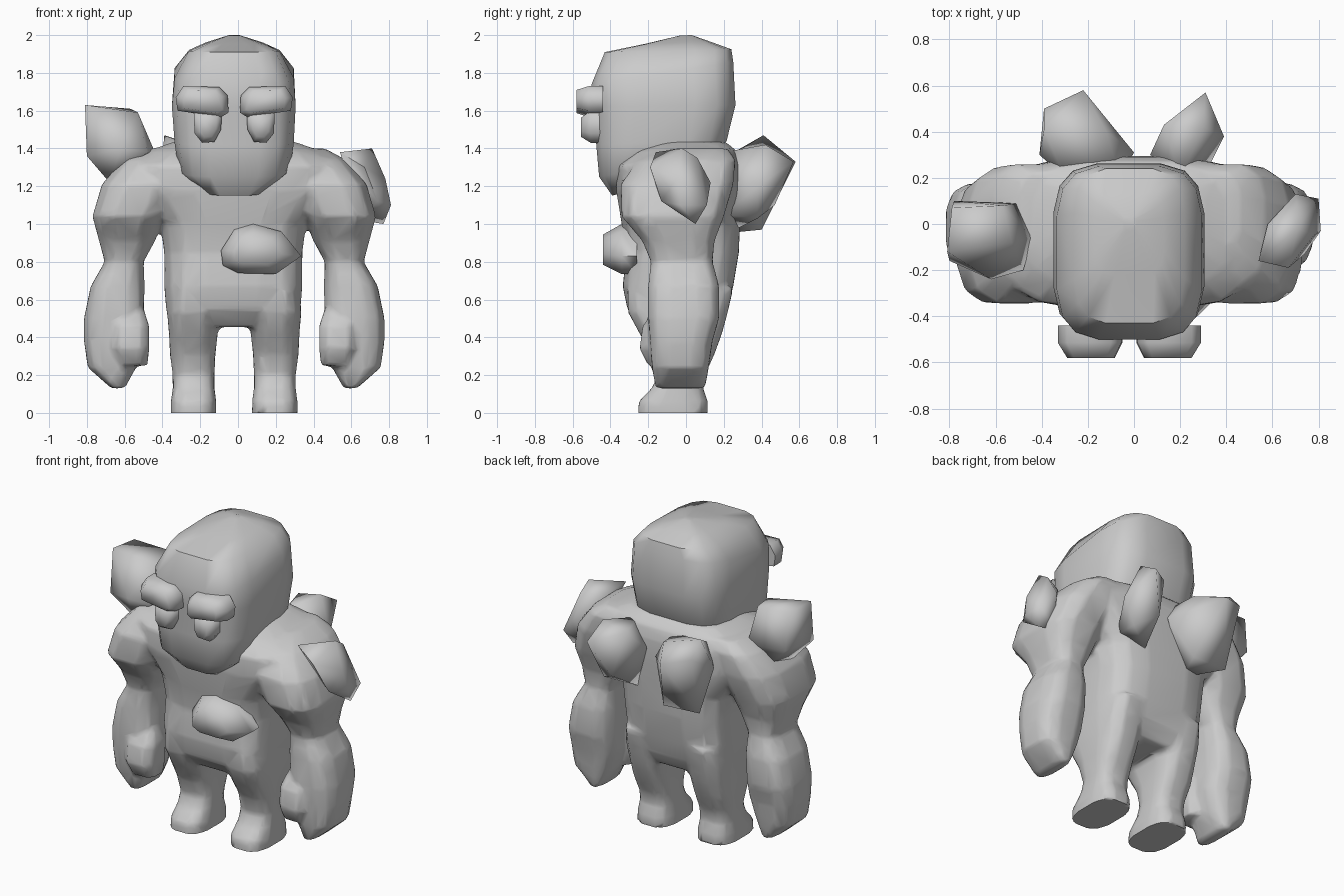
import bpy, bmesh, math

if "Cube" in bpy.data.objects:
    bpy.data.objects.remove(bpy.data.objects["Cube"])

AXIS = -0.02  # the body's mirror line in x

stone = bpy.data.materials.new("grey stone")
stone.diffuse_color = (0.6, 0.6, 0.6, 1)
stone.use_nodes = True
stone.node_tree.nodes["Principled BSDF"].inputs["Base Color"].default_value = stone.diffuse_color


def select(objs):
    bpy.ops.object.select_all(action='DESELECT')
    for ob in objs:
        ob.select_set(True)
    bpy.context.view_layer.objects.active = objs[0]


def finish(bm, name, angle):
    bmesh.ops.recalc_face_normals(bm, faces=bm.faces[:])
    mesh = bpy.data.meshes.new(name)
    bm.to_mesh(mesh)
    bm.free()
    mesh.materials.append(stone)
    ob = bpy.data.objects.new(name, mesh)
    bpy.context.collection.objects.link(ob)
    select([ob])
    bpy.ops.object.shade_smooth_by_angle(angle=math.radians(angle))
    return ob


def loft(name, sections, n=12, power=3.0, mirror=False, angle=50):
    """Skin rounded-box rings: (x0, x1, y0, y1, z at front, z at back)."""
    bm = bmesh.new()
    rings = []
    full = math.cos(math.pi / n) ** (2 / power)  # rings reach their limits
    for x0, x1, y0, y1, zf, zb in sections:
        ring = []
        for i in range(n):
            a = 2 * math.pi * (i + 0.5) / n
            c, s = math.cos(a), math.sin(a)
            u = math.copysign(abs(c) ** (2 / power), c) / full
            v = math.copysign(abs(s) ** (2 / power), s) / full
            x = (x0 + x1) / 2 + u * (x1 - x0) / 2
            y = (y0 + y1) / 2 + v * (y1 - y0) / 2
            z = zf + (zb - zf) * (v + 1) / 2
            ring.append(bm.verts.new((2 * AXIS - x if mirror else x, y, z)))
        rings.append(ring)
    for a, b in zip(rings, rings[1:]):
        for i in range(n):
            j = (i + 1) % n
            bm.faces.new((a[i], a[j], b[j], b[i]))
    bm.faces.new(rings[0])
    bm.faces.new(rings[-1])
    return finish(bm, name, angle)


def level(rows):
    """Rings that lie flat: (z, x0, x1, y0, y1)."""
    return [(x0, x1, y0, y1, z, z) for z, x0, x1, y0, y1 in rows]


def rock(name, points, mirror=False, angle=85):
    bm = bmesh.new()
    for x, y, z in points:
        bm.verts.new((2 * AXIS - x if mirror else x, y, z))
    bmesh.ops.convex_hull(bm, input=bm.verts[:])
    loose = [v for v in bm.verts if not v.link_faces]
    bmesh.ops.delete(bm, geom=loose, context='VERTS')
    bmesh.ops.dissolve_limit(bm, angle_limit=math.radians(4),
                             verts=bm.verts[:], edges=bm.edges[:])
    return finish(bm, name, angle)


def boss(outline, y_back, y_mid, y_front, shrink):
    """Points of a raised lump with a front outline in x, z."""
    cx = sum(p[0] for p in outline) / len(outline)
    cz = sum(p[1] for p in outline) / len(outline)
    pts = []
    for x, z in outline:
        pts += [(x, y_back, z), (x, y_mid, z),
                (cx + (x - cx) * shrink, y_front, cz + (z - cz) * shrink)]
    return pts


# Head
loft("head", [
    (-.19, .15, -.39, .05, 1.15, 1.28),
    (-.315, .275, -.46, .16, 1.25, 1.36),
    (-.335, .295, -.475, .215, 1.42, 1.44),
    (-.35, .305, -.485, .262, 1.62, 1.63),
    (-.335, .295, -.50, .25, 1.74, 1.86),
    (-.26, .22, -.43, .24, 1.91, 1.925),
    (-.17, .13, -.22, .13, 1.953, 1.965),
    (-.05, .01, -.03, .03, 1.998, 2.0)], n=16, power=3.8)

# Torso with broad sloping shoulders
body = [loft("body", level([
    (.455, -.36, .32, -.23, .17),
    (.55, -.38, .33, -.31, .22),
    (.67, -.39, .34, -.335, .25),
    (.85, -.39, .34, -.315, .28),
    (1.0, -.41, .36, -.34, .285),
    (1.18, -.56, .52, -.37, .295),
    (1.31, -.58, .54, -.365, .29),
    (1.385, -.48, .44, -.27, .27),
    (1.435, -.34, .30, -.15, .21)]), n=16, power=3.4)]

arm = level([
    (1.40, -.50, -.30, -.10, .22),
    (1.34, -.61, -.28, -.25, .26),
    (1.21, -.72, -.30, -.345, .25),
    (1.04, -.77, -.39, -.34, .20),
    (.91, -.735, -.44, -.23, .15),
    (.80, -.705, -.50, -.185, .14),
    (.67, -.78, -.495, -.20, .175),
    (.50, -.815, -.50, -.20, .175),
    (.38, -.815, -.50, -.19, .14),
    (.24, -.795, -.54, -.18, .12),
    (.13, -.67, -.60, -.16, .10)])

thumb = level([
    (.55, -.63, -.50, -.16, -.06),
    (.46, -.67, -.47, -.23, -.02),
    (.34, -.67, -.47, -.245, -.02),
    (.25, -.64, -.48, -.20, -.04)])

leg = level([
    (-.01, -.355, -.115, -.255, .115),
    (.06, -.355, -.115, -.25, .115),
    (.13, -.345, -.125, -.18, .09),
    (.20, -.345, -.125, -.15, .10),
    (.31, -.36, -.12, -.18, .15),
    (.42, -.365, -.108, -.245, .19),
    (.53, -.375, -.10, -.305, .22),
    (.66, -.36, -.12, -.31, .25)])

brow = boss([(-.33, 1.67), (-.29, 1.73), (-.10, 1.725), (-.055, 1.68),
             (-.05, 1.59), (-.09, 1.565), (-.32, 1.60)], -.44, -.515, -.58, .74)
eye = boss([(-.235, 1.60), (-.085, 1.60), (-.09, 1.50), (-.125, 1.435),
            (-.19, 1.43), (-.23, 1.48)], -.42, -.505, -.555, .6)

# Paired limbs and face parts
for side, flip in (("left", False), ("right", True)):
    body += [loft(side + "_arm", arm, mirror=flip),
             loft(side + "_thumb", thumb, n=8, mirror=flip),
             loft(side + "_leg", leg, mirror=flip)]
    rock(side + "_brow", brow, flip)
    rock(side + "_eye", eye, flip)

# Fuse torso and limbs into one soft low-poly skin
select(body)
bpy.ops.object.join()
skin = bpy.context.view_layer.objects.active
remesh = skin.modifiers.new("fuse", 'REMESH')
remesh.mode = 'VOXEL'
remesh.voxel_size = 0.016
soften = skin.modifiers.new("soften", 'SMOOTH')
soften.factor, soften.iterations = 0.5, 4
reduce = skin.modifiers.new("reduce", 'DECIMATE')
reduce.ratio = 0.08
for mod in ("fuse", "soften", "reduce"):
    bpy.ops.object.modifier_apply(modifier=mod)
skin.data.materials.clear()
skin.data.materials.append(stone)
for v in skin.data.vertices:
    if v.co.z < 0.012:
        v.co.z = 0
bpy.ops.object.shade_smooth_by_angle(angle=math.radians(70))

# Stones growing out of the body
rock("chest_stone", boss([(-.09, .86), (-.02, .97), (.08, 1.0), (.23, .96),
                          (.335, .83), (.2, .735), (0, .74), (-.08, .78)],
                         -.26, -.34, -.44, .6))
rock("left_shoulder_stone", [
    (-.81, -.12, 1.63), (-.79, .07, 1.62), (-.57, .08, 1.61), (-.53, -.08, 1.59),
    (-.44, -.06, 1.38), (-.48, -.20, 1.38), (-.62, -.24, 1.40), (-.80, -.16, 1.36),
    (-.78, .10, 1.38), (-.50, .09, 1.35), (-.68, -.10, 1.22), (-.65, .05, 1.25)])
rock("right_shoulder_stone", [
    (.54, -.16, 1.38), (.71, -.02, 1.40), (.67, -.19, 1.30), (.71, .06, 1.35),
    (.81, -.03, 1.10), (.80, .11, 1.10), (.77, .05, 1.00), (.74, -.13, 1.12),
    (.78, -.05, 1.24), (.70, .13, 1.22), (.58, .0, 1.34), (.65, .05, 1.02)])
rock("left_back_stone", [
    (-.39, .50, 1.37), (-.22, .58, 1.33), (-.39, .41, 1.47), (-.12, .40, 1.38),
    (.0, .31, 1.22), (-.41, .30, 1.25), (-.12, .40, .97), (-.37, .39, .98),
    (-.20, .20, .95), (-.30, .20, 1.35), (-.06, .20, 1.34)])
rock("right_back_stone", [
    (.31, .57, 1.33), (.13, .43, 1.38), (.30, .42, 1.42), (.39, .38, 1.20),
    (.07, .30, 1.25), (.20, .47, 1.10), (.32, .38, 1.03), (.15, .28, .98),
    (.20, .20, 1.38), (.30, .20, 1.05)])
